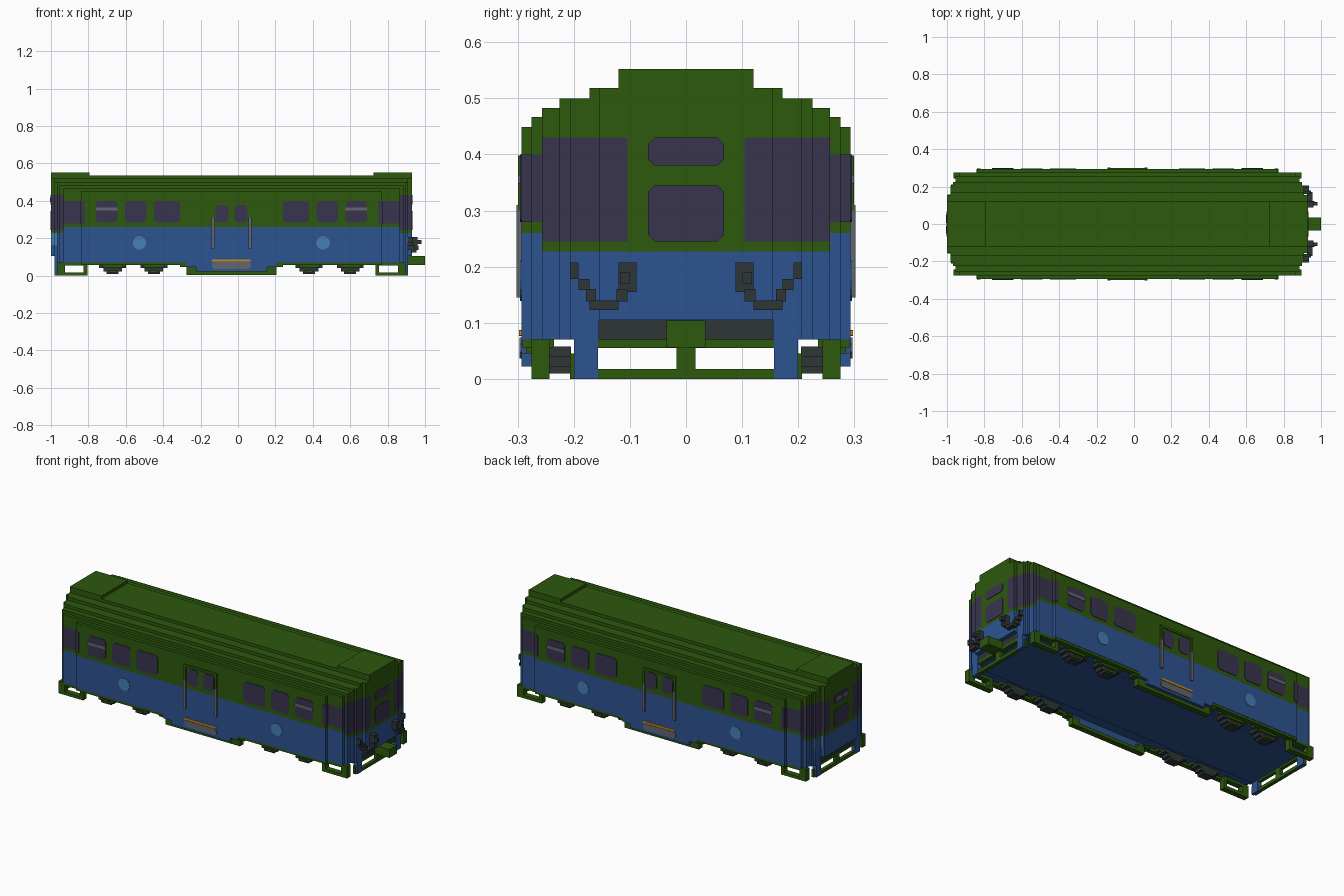
import bpy, bmesh, math
from mathutils import Vector

CX = -0.035          # lengthwise centre of the car body


def lin(c):
    c /= 255
    return c / 12.92 if c <= 0.04045 else ((c + 0.055) / 1.055) ** 2.4


def mat(name, r, g, b):
    m = bpy.data.materials.new(name)
    m.diffuse_color = (lin(r), lin(g), lin(b), 1)
    return m


GREEN = mat("green_paint", 45, 88, 13)
BLUE = mat("blue_paint", 45, 84, 145)
SKY = mat("light_blue", 70, 128, 180)
GLASS = mat("dark_glass", 57, 53, 79)
GREY = mat("grey_metal", 98, 102, 110)
DARK = mat("dark_metal", 46, 53, 54)
ORANGE = mat("orange_edge", 200, 140, 30)


def finish(bm, name, m):
    me = bpy.data.meshes.new(name)
    bmesh.ops.recalc_face_normals(bm, faces=bm.faces)
    bm.to_mesh(me)
    bm.free()
    me.materials.append(m)
    ob = bpy.data.objects.new(name, me)
    bpy.context.collection.objects.link(ob)
    return ob


def prism(bm, pts, offset):
    """Closed prism from a polygon and an offset vector."""
    a = [bm.verts.new(p) for p in pts]
    b = [bm.verts.new(Vector(p) + Vector(offset)) for p in pts]
    bm.faces.new(a)
    bm.faces.new(b[::-1])
    for i in range(len(a)):
        j = (i + 1) % len(a)
        bm.faces.new((a[i], b[i], b[j], a[j]))


def boxes(name, m, items, my=False, mx=False):
    """Boxes (x0,x1,y0,y1,z0,z1), optionally mirrored across y and lengthwise."""
    bm = bmesh.new()
    for x0, x1, y0, y1, z0, z1 in items:
        xs = [(x0, x1)] + ([(2 * CX - x1, 2 * CX - x0)] if mx else [])
        ys = [(y0, y1)] + ([(-y1, -y0)] if my else [])
        for xa, xb in xs:
            for ya, yb in ys:
                prism(bm, [(xa, ya, z0), (xb, ya, z0), (xb, yb, z0), (xa, yb, z0)], (0, 0, z1 - z0))
    return finish(bm, name, m)


def outline(u0, u1, v0, v1, c):
    """Rectangle with clipped corners."""
    return [(u0 + c, v0), (u1 - c, v0), (u1, v0 + c), (u1, v1 - c),
            (u1 - c, v1), (u0 + c, v1), (u0, v1 - c), (u0, v0 + c)]


def side_plates(name, m, polys, y=0.293, t=0.003):
    """Flat plates on both long sides."""
    bm = bmesh.new()
    for poly in polys:
        for s in (-1, 1):
            prism(bm, [(u, s * (y - 0.002), v) for u, v in poly], (0, s * (t + 0.002), 0))
    return finish(bm, name, m)


def end_plates(name, m, polys, half=0.965, ends=(-1, 1), t=0.003):
    """Flat plates on the end faces."""
    bm = bmesh.new()
    for poly in polys:
        for s in ends:
            prism(bm, [(CX + s * (half - 0.002), u, v) for u, v in poly], (s * (t + 0.002), 0, 0))
    return finish(bm, name, m)


# Body: lengthwise strips with stepped length and height
# inner y, outer y, half length, top z, blue top z, bottom z, window band
BAND = (0.245, 0.43)
STRIPS = [
    (0.275, 0.293, 0.805, 0.449, 0.26, 0.07, None),
    (0.257, 0.275, 0.900, 0.467, 0.26, 0.07, (0.28, 0.40)),
    (0.225, 0.257, 0.920, 0.483, 0.227, 0.07, BAND),
    (0.207, 0.225, 0.932, 0.500, 0.227, 0.07, BAND),
    (0.172, 0.207, 0.945, 0.500, 0.227, 0.07, BAND),
    (0.155, 0.172, 0.945, 0.518, 0.227, 0.07, BAND),
    (0.120, 0.155, 0.965, 0.518, 0.227, 0.105, BAND),
    (0.104, 0.120, 0.965, 0.535, 0.227, 0.105, BAND),
    (0.0, 0.104, 0.965, 0.535, 0.227, 0.105, None),
]
lower, upper, glass = [], [], []
for y0, y1, h, top, split, bot, band in STRIPS:
    x0, x1 = CX - h, CX + h
    lower.append((x0, x1, y0, y1, bot, split))
    if band:
        upper.append((x0, x1, y0, y1, split, band[0]))
        glass.append((x0, x1, y0, y1, *band))
        upper.append((x0, x1, y0, y1, band[1], top))
    else:
        upper.append((x0, x1, y0, y1, split, top))
boxes("lower_body", BLUE, lower, my=True)
boxes("upper_body", GREEN, upper, my=True)
boxes("corner_glass", GLASS, glass, my=True)
boxes("roof_end_boxes", GREEN, [(-1.0, -0.795, -0.12, 0.12, 0.53, 0.552)], mx=True)

# Side windows, mirrored lengthwise
wins = [(-0.76, -0.645), (-0.605, -0.49), (-0.45, -0.31)]
wins += [(2 * CX - b, 2 * CX - a) for a, b in wins]
side_plates("side_windows", GLASS, [outline(a, b, 0.283, 0.40, 0.014) for a, b in wins])
side_plates("window_bars", GREY, [outline(a, b, 0.347, 0.364, 0.001)
                                  for a, b in (wins[0], wins[3])], t=0.006)
side_plates("corner_window_edges", GLASS, [outline(-0.84, -0.82, 0.28, 0.40, 0.004),
                                           outline(0.75, 0.77, 0.28, 0.40, 0.004)])
bm_end = [outline(s * 0.284 - 0.009, s * 0.284 + 0.009, 0.28, 0.40, 0.001) for s in (-1, 1)]
end_plates("corner_window_returns", GLASS, bm_end, half=0.805)

# Round side emblems left plain
side_plates("side_discs", SKY, [[(cx + 0.036 * math.cos(k * math.pi / 8),
                                  0.175 + 0.036 * math.sin(k * math.pi / 8)) for k in range(16)]
                                for cx in (-0.527, 0.455)])
# Lamp discs on the stepped rear corners
side_plates("corner_lamps", SKY, [outline(-0.998, -0.981, 0.16, 0.23, 0.007)], y=0.155)
side_plates("corner_lamp_returns", SKY, [outline(-0.979, -0.968, 0.16, 0.23, 0.004)], y=0.207)

# End windows
end_plates("end_windows", GLASS, [outline(-0.068, 0.068, 0.38, 0.43, 0.012),
                                  outline(-0.068, 0.068, 0.245, 0.345, 0.012)])
end_plates("rear_sign_bars", GREY, [outline(-0.05, -0.012, 0.395, 0.415, 0.003),
                                    outline(0.005, 0.05, 0.395, 0.415, 0.003)],
           ends=(-1,), t=0.005)

# Side doors: frame, glass, handrails, sill and step
boxes("door_frame", GREEN, [(-0.142, 0.072, 0.29, 0.299, 0.385, 0.398),
                            (-0.142, -0.128, 0.29, 0.299, 0.30, 0.385),
                            (0.058, 0.072, 0.29, 0.299, 0.30, 0.385)], my=True)
side_plates("door_windows", GLASS, [outline(-0.12, -0.052, 0.285, 0.378, 0.014),
                                    outline(-0.018, 0.05, 0.285, 0.378, 0.014)])
boxes("door_handrails", GREY, [(-0.142, -0.126, 0.29, 0.302, 0.145, 0.31)], my=True, mx=True)
side_plates("door_sill", ORANGE, [outline(-0.138, 0.068, 0.076, 0.087, 0.001)], t=0.005)
side_plates("door_step", GREY, [outline(-0.14, 0.07, 0.036, 0.074, 0.012)], t=0.004)

# Centre skirt and lower trim
boxes("centre_skirt", BLUE, [(-0.225, 0.155, 0.262, 0.293, 0.022, 0.07),
                             (-0.275, 0.205, 0.262, 0.293, 0.045, 0.07)], my=True)
boxes("skirt_rail", GREEN, [(-0.275, 0.205, 0.243, 0.275, 0.003, 0.022),
                            (-0.275, -0.225, 0.243, 0.275, 0.022, 0.045),
                            (0.155, 0.205, 0.243, 0.275, 0.022, 0.045)], my=True)
boxes("side_trim", GREEN, [(-0.84, -0.275, 0.265, 0.291, 0.056, 0.07),
                           (-0.31, -0.275, 0.243, 0.285, 0.045, 0.056)], my=True, mx=True)
boxes("floor", BLUE, [(-0.955, 0.885, -0.2, 0.2, 0.064, 0.07)])

# Corner step frames
boxes("corner_steps", GREEN, [(-0.965, -0.805, 0.243, 0.275, 0.0, 0.018),
                              (-0.965, -0.805, 0.243, 0.275, 0.055, 0.07),
                              (-0.965, -0.925, 0.243, 0.275, 0.018, 0.055),
                              (-0.825, -0.805, 0.243, 0.275, 0.018, 0.055)], my=True, mx=True)

# End frames beneath the body
boxes("end_posts", BLUE, [(-0.98, -0.955, 0.157, 0.2, 0.0, 0.07)], my=True, mx=True)
boxes("end_beams", GREEN, [(-0.978, -0.958, -0.157, 0.157, 0.0, 0.018),
                           (-0.978, -0.958, -0.157, 0.157, 0.055, 0.07),
                           (-0.978, -0.958, -0.017, 0.017, 0.018, 0.055),
                           (-0.97, -0.955, 0.2, 0.207, 0.0, 0.045),
                           (-0.97, -0.955, -0.207, -0.2, 0.0, 0.045)], mx=True)
boxes("end_recess", DARK, [(-0.975, 0.905, -0.155, 0.155, 0.07, 0.105)])
boxes("coupler", GREEN, [(0.88, 1.0, -0.035, 0.035, 0.056, 0.104)])

# Bogie sides: stepped axle boxes with green brackets
axles = (-0.67, -0.45, 0.38, 0.60)
boxes("axle_boxes", DARK, [(a - w, a + w, 0.205, 0.256, z0, z1) for a in axles
                           for w, z0, z1 in ((0.072, 0.04, 0.058), (0.05, 0.022, 0.04),
                                             (0.032, 0.01, 0.022))], my=True)
boxes("axle_brackets", GREEN, [(a - w, a + w, 0.235, 0.265, z0, z1) for a in axles
                               for w, z0, z1 in ((0.085, 0.056, 0.07), (0.055, 0.043, 0.056),
                                                 (0.02, 0.018, 0.03))], my=True)

# Hanging hoses on the coupler end
boxes("hoses", DARK, [(0.905, 0.935, 0.192, 0.207, 0.178, 0.207),
                      (0.905, 0.935, 0.172, 0.192, 0.158, 0.178),
                      (0.905, 0.945, 0.160, 0.178, 0.138, 0.160),
                      (0.925, 0.955, 0.120, 0.172, 0.123, 0.140),
                      (0.935, 0.965, 0.104, 0.124, 0.138, 0.160),
                      (0.925, 0.960, 0.088, 0.120, 0.155, 0.207),
                      (0.960, 0.980, 0.100, 0.118, 0.170, 0.190)], my=True)
